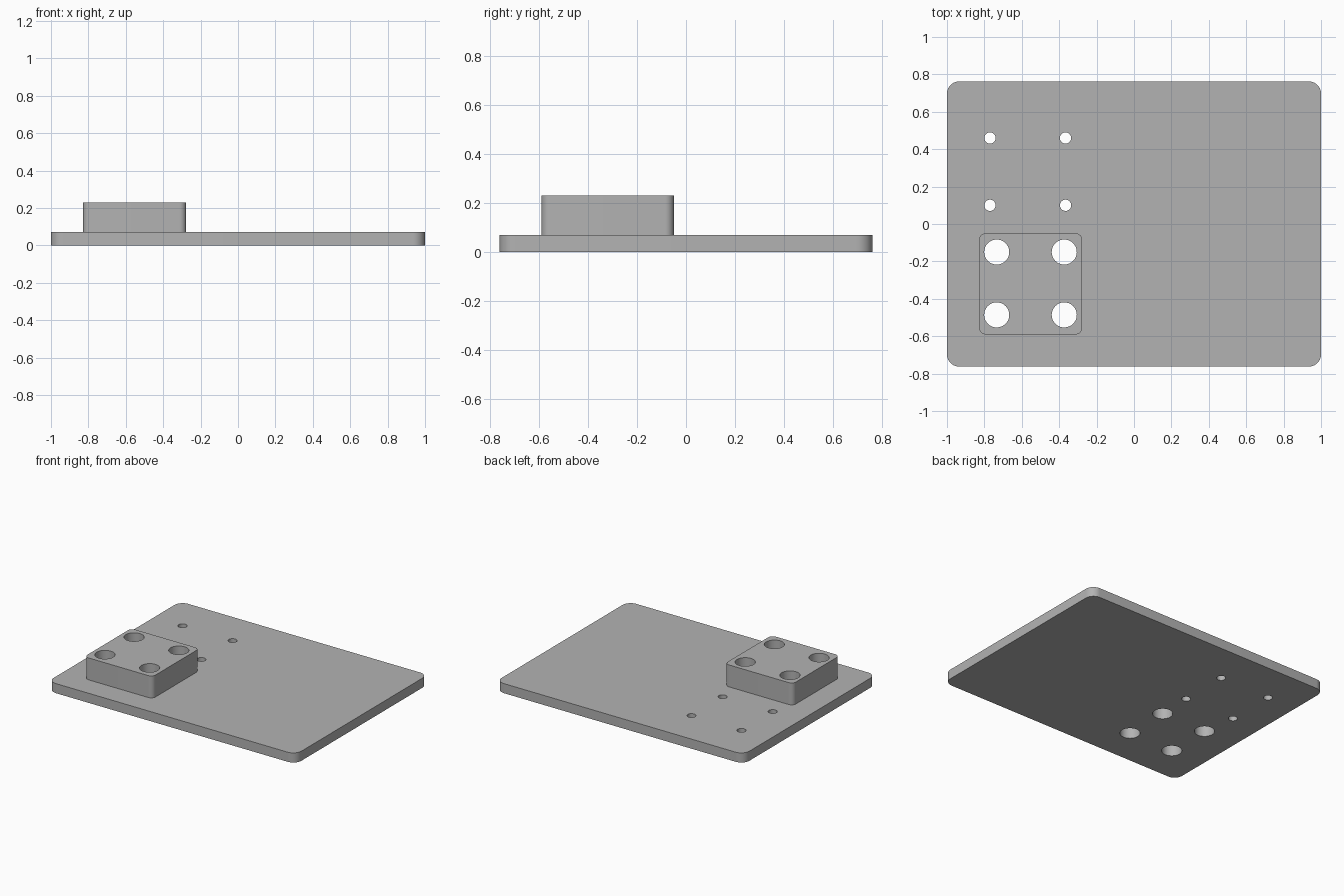
import bpy
import bmesh
from math import cos, sin, pi, radians

cube = bpy.data.objects.get("Cube")
if cube:
    bpy.data.objects.remove(cube, do_unlink=True)

# Single plain grey finish
grey = bpy.data.materials.new("plain_grey")
grey.use_nodes = True
colour = (0.45, 0.45, 0.45, 1)
grey.diffuse_color = colour
grey.node_tree.nodes["Principled BSDF"].inputs["Base Color"].default_value = colour


def prism(name, outline, z0, z1):
    """Extrude a flat outline from z0 up to z1."""
    bm = bmesh.new()
    base = bm.faces.new([bm.verts.new((x, y, z0)) for x, y in outline])
    top = bmesh.ops.extrude_face_region(bm, geom=[base])["geom"]
    verts = [v for v in top if isinstance(v, bmesh.types.BMVert)]
    bmesh.ops.translate(bm, verts=verts, vec=(0, 0, z1 - z0))
    bmesh.ops.recalc_face_normals(bm, faces=bm.faces)
    mesh = bpy.data.meshes.new(name)
    bm.to_mesh(mesh)
    bm.free()
    mesh.materials.append(grey)
    obj = bpy.data.objects.new(name, mesh)
    bpy.context.collection.objects.link(obj)
    return obj


def arc(x, y, r, start, sweep, steps):
    return [(x + r * cos(start + sweep * i / steps),
             y + r * sin(start + sweep * i / steps)) for i in range(steps + 1)]


def rounded_rect(x0, x1, y0, y1, r):
    corners = [(x1 - r, y1 - r), (x0 + r, y1 - r), (x0 + r, y0 + r), (x1 - r, y0 + r)]
    return [p for i, (x, y) in enumerate(corners)
            for p in arc(x, y, r, i * pi / 2, pi / 2, 10)]


def drill(parts, xs, ys, r):
    """Cut a grid of round through holes in every listed part."""
    for x in xs:
        for y in ys:
            cutter = prism("hole_cutter", arc(x, y, r, 0, 2 * pi, 48)[:-1], -0.1, 0.4)
            cutter.hide_render = True
            for part in parts:
                mod = part.modifiers.new("hole", "BOOLEAN")
                mod.operation = "DIFFERENCE"
                mod.solver = "EXACT"
                mod.object = cutter
                bpy.context.view_layer.objects.active = part
                bpy.ops.object.modifier_apply(modifier=mod.name)
            bpy.data.objects.remove(cutter, do_unlink=True)


# Base plate and raised block
plate = prism("base_plate", rounded_rect(-1, 1, -0.762, 0.762, 0.065), 0, 0.07)
block = prism("raised_block", rounded_rect(-0.828, -0.277, -0.59, -0.05, 0.035), 0.07, 0.23)

# Large bores through block and plate, small screw holes through the plate
drill([plate, block], (-0.734, -0.373), (-0.486, -0.15), 0.067)
drill([plate], (-0.77, -0.366), (0.10, 0.46), 0.03)

# Smooth rounded walls, crisp rims
bpy.ops.object.select_all(action="DESELECT")
for part in (plate, block):
    part.select_set(True)
bpy.context.view_layer.objects.active = plate
bpy.ops.object.shade_smooth_by_angle(angle=radians(30))
